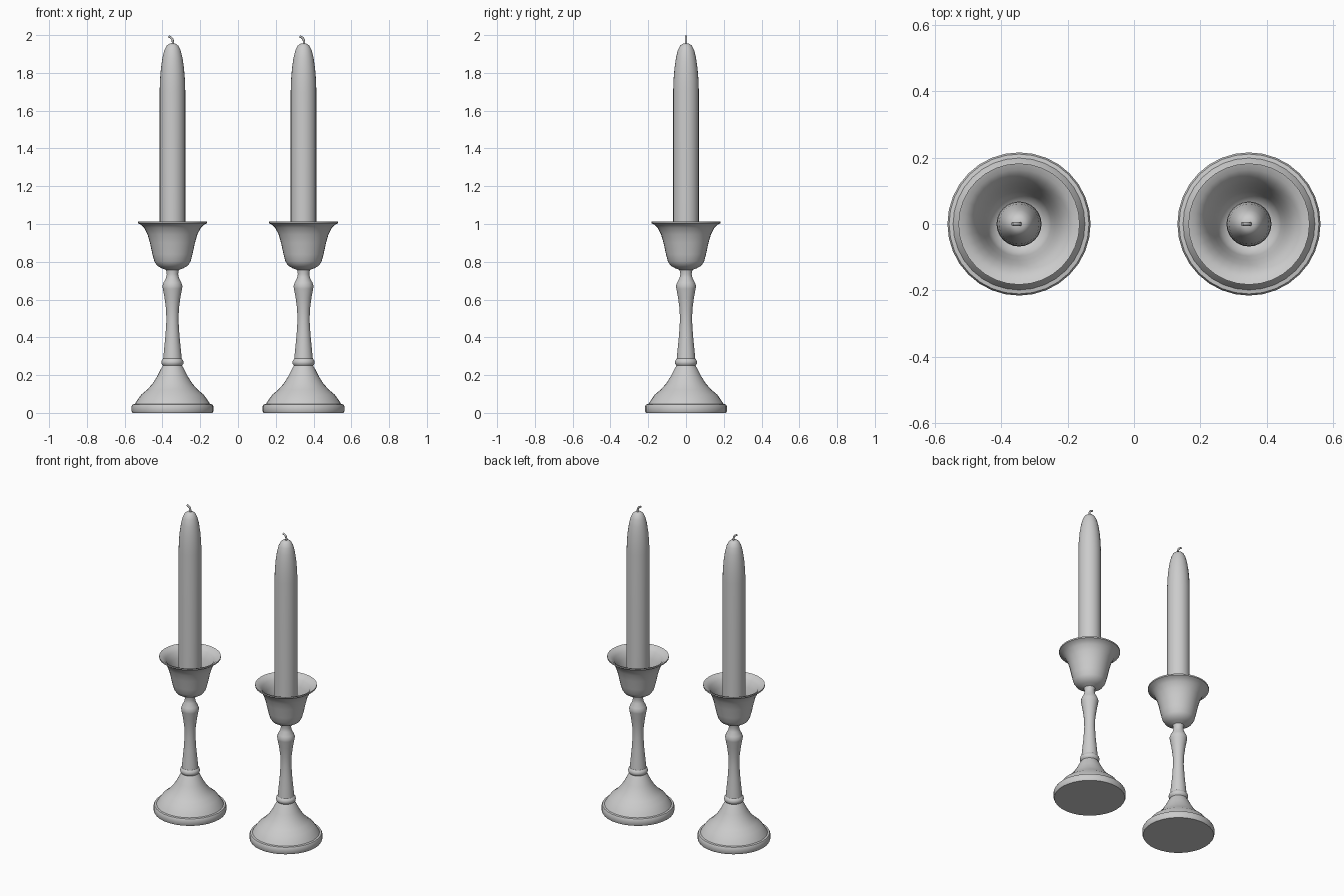
import bpy, bmesh, math

if "Cube" in bpy.data.objects:
    bpy.data.objects.remove(bpy.data.objects["Cube"])


def lathe(name, profile, x, segments=32):
    """Revolve an (r, z) profile about a vertical axis placed at x."""
    bm = bmesh.new()
    rings = []
    for r, z in profile:
        if r == 0:
            rings.append([bm.verts.new((0, 0, z))] * segments)
        else:
            rings.append([bm.verts.new((r * math.cos(2 * math.pi * i / segments),
                                        r * math.sin(2 * math.pi * i / segments), z))
                          for i in range(segments)])
    for a, b in zip(rings, rings[1:]):
        for i in range(segments):
            j = (i + 1) % segments
            bm.faces.new(list(dict.fromkeys((a[i], a[j], b[j], b[i]))))
    bmesh.ops.recalc_face_normals(bm, faces=bm.faces[:])
    mesh = bpy.data.meshes.new(name)
    bm.to_mesh(mesh)
    bm.free()
    obj = bpy.data.objects.new(name, mesh)
    obj.location.x = x
    bpy.context.collection.objects.link(obj)
    bpy.ops.object.select_all(action='DESELECT')
    obj.select_set(True)
    bpy.context.view_layer.objects.active = obj
    bpy.ops.object.shade_smooth_by_angle(angle=math.radians(35))
    return obj


# foot, turned stem, and flared cup with its inner wall
HOLDER = [
    (0, 0), (0.212, 0), (0.216, 0.008), (0.216, 0.036), (0.211, 0.045),
    (0.199, 0.047), (0.190, 0.062), (0.166, 0.096), (0.135, 0.122), (0.105, 0.155),
    (0.080, 0.195), (0.060, 0.235), (0.050, 0.250), (0.057, 0.258), (0.059, 0.268),
    (0.056, 0.279), (0.049, 0.287), (0.045, 0.330), (0.037, 0.410), (0.032, 0.490),
    (0.034, 0.550), (0.042, 0.610), (0.051, 0.658), (0.053, 0.672), (0.047, 0.690),
    (0.034, 0.715), (0.030, 0.735), (0.034, 0.757), (0.058, 0.766), (0.082, 0.780),
    (0.096, 0.802), (0.106, 0.840), (0.119, 0.900), (0.132, 0.945), (0.150, 0.980),
    (0.168, 0.997), (0.183, 1.004), (0.183, 1.013), (0.164, 1.006), (0.143, 0.988),
    (0.124, 0.948), (0.110, 0.900), (0.097, 0.840), (0.086, 0.805), (0.060, 0.785),
    (0, 0.780),
]

# tapered candle
CANDLE = [
    (0, 0.790), (0.068, 0.790), (0.068, 1.700), (0.066, 1.765), (0.061, 1.825),
    (0.053, 1.880), (0.043, 1.920), (0.031, 1.944), (0.018, 1.954), (0, 1.956),
]

WICK = [(0, 1.940), (0.002, 1.968), (-0.004, 1.983), (-0.021, 1.994)]


def wick(name, x):
    curve = bpy.data.curves.new(name, 'CURVE')
    curve.dimensions = '3D'
    curve.bevel_depth = 0.006
    curve.bevel_resolution = 2
    curve.use_fill_caps = True
    spline = curve.splines.new('BEZIER')
    spline.bezier_points.add(len(WICK) - 1)
    for point, (px, pz) in zip(spline.bezier_points, WICK):
        point.co = (px, 0, pz)
        point.handle_left_type = point.handle_right_type = 'AUTO'
    spline.resolution_u = 4
    obj = bpy.data.objects.new(name, curve)
    obj.location.x = x
    bpy.context.collection.objects.link(obj)


# matching pair
for side, x in (("left", -0.347), ("right", 0.347)):
    lathe(f"candlestick_{side}", HOLDER, x)
    lathe(f"candle_{side}", CANDLE, x, 24)
    wick(f"wick_{side}", x)
